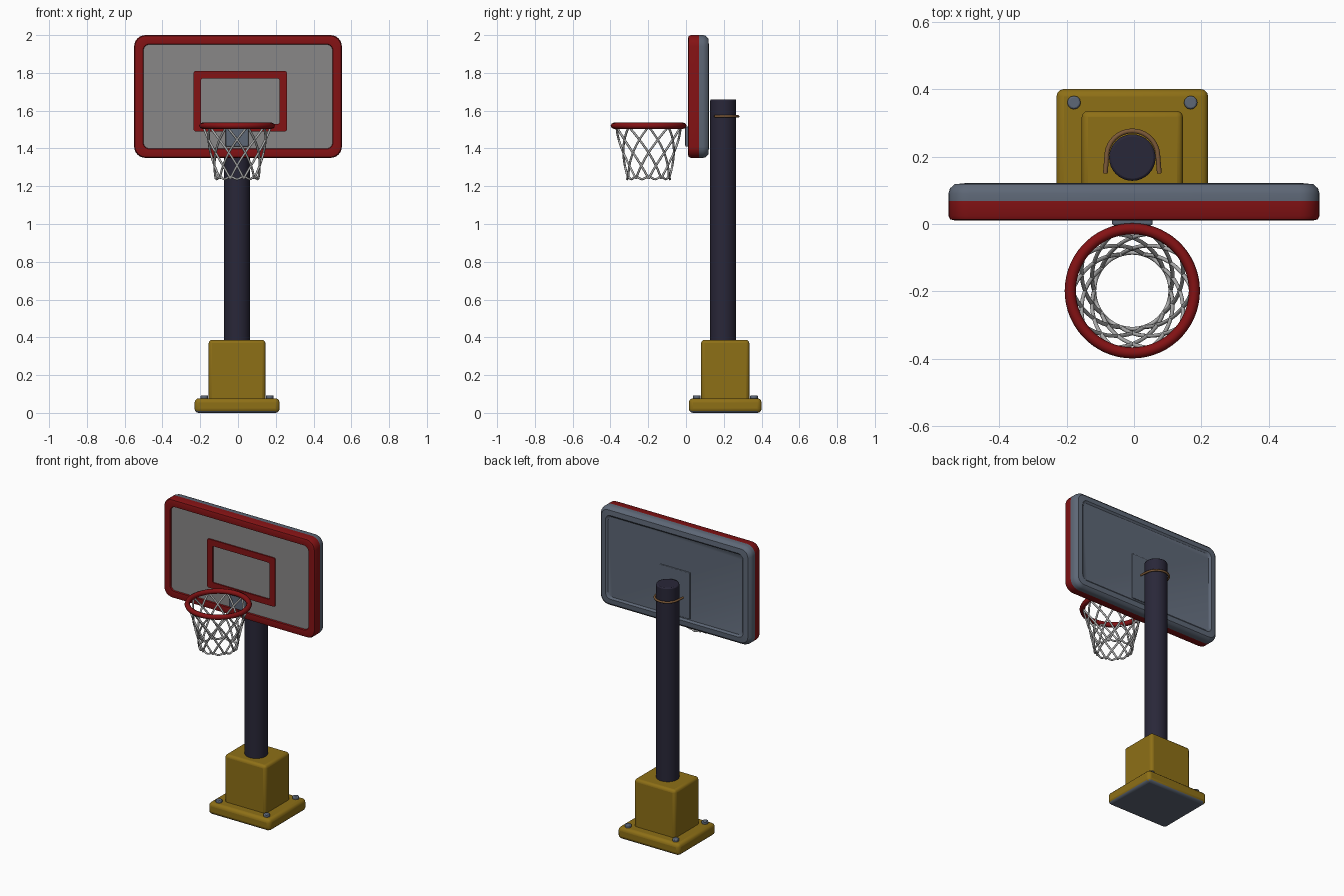
import bpy, bmesh
from math import sin, cos, pi, radians

if "Cube" in bpy.data.objects:
    bpy.data.objects.remove(bpy.data.objects["Cube"], do_unlink=True)


def material(name, rgb):
    m = bpy.data.materials.new(name)
    m.use_nodes = True
    m.diffuse_color = (*rgb, 1)
    bsdf = next(n for n in m.node_tree.nodes if n.type == "BSDF_PRINCIPLED")
    bsdf.inputs["Base Color"].default_value = (*rgb, 1)
    return m


RED = material("red", (0.23, 0.006, 0.007))
YELLOW = material("mustard yellow", (0.27, 0.16, 0.008))
NAVY = material("dark navy", (0.022, 0.02, 0.04))
STEEL = material("blue grey", (0.11, 0.135, 0.18))
PANEL = material("panel grey", (0.25, 0.245, 0.245))
CORD = material("cord white", (0.42, 0.42, 0.42))
TAN = material("tan wire", (0.2, 0.1, 0.04))


def finish(bm, name, mats, bevel=0, segments=3):
    """Turn a bmesh into a smooth-shaded object with optional rounded edges."""
    bmesh.ops.recalc_face_normals(bm, faces=bm.faces[:])
    me = bpy.data.meshes.new(name)
    bm.to_mesh(me)
    bm.free()
    ob = bpy.data.objects.new(name, me)
    bpy.context.collection.objects.link(ob)
    for m in mats:
        me.materials.append(m)
    if bevel:
        mod = ob.modifiers.new("rounded edges", "BEVEL")
        mod.width, mod.segments = bevel, segments
        mod.limit_method, mod.angle_limit = "ANGLE", radians(40)
    bpy.ops.object.select_all(action="DESELECT")
    ob.select_set(True)
    bpy.context.view_layer.objects.active = ob
    bpy.ops.object.shade_smooth_by_angle(angle=radians(35))
    return ob


def box(name, lo, hi, mats, bevel=0.02):
    bm = bmesh.new()
    bmesh.ops.create_cube(bm, size=1)
    for v in bm.verts:
        v.co = [lo[i] + (v.co[i] + 0.5) * (hi[i] - lo[i]) for i in range(3)]
    if len(mats) > 1:  # second colour on the underside
        bm.normal_update()
        for f in bm.faces:
            f.material_index = int(f.normal.z < -0.9)
    return finish(bm, name, mats, bevel)


def cylinder(name, x, y, z0, z1, r, mat, sides, bevel):
    bm = bmesh.new()
    bmesh.ops.create_cone(bm, cap_ends=True, segments=sides,
                          radius1=r, radius2=r, depth=z1 - z0)
    bmesh.ops.translate(bm, verts=bm.verts[:], vec=(x, y, (z0 + z1) / 2))
    return finish(bm, name, [mat], bevel, 2)


def loft(name, cx, cz, rings, mats, closed=False):
    """Bridge rounded rectangles (half width, half height, corner, y, material)."""
    bm = bmesh.new()
    loops = []
    for w, h, r, y, _ in rings:
        loop = []
        for k, (sx, sz) in enumerate([(1, 1), (-1, 1), (-1, -1), (1, -1)]):
            for s in range(7):
                a = (k + s / 6) * pi / 2
                loop.append(bm.verts.new((cx + sx * (w - r) + r * cos(a), y,
                                          cz + sz * (h - r) + r * sin(a))))
        loops.append(loop)
    n = len(loops[0])
    for i in range(len(loops) if closed else len(loops) - 1):
        a, b = loops[i], loops[(i + 1) % len(loops)]
        for j in range(n):
            f = bm.faces.new((a[j], a[(j + 1) % n], b[(j + 1) % n], b[j]))
            f.material_index = rings[i][4]
    if not closed:
        bm.faces.new(loops[0]).material_index = len(mats) - 1
        bm.faces.new(loops[-1]).material_index = rings[-1][4]
    return finish(bm, name, mats)


def tubes(name, paths, radius, mat, cyclic=False):
    cu = bpy.data.curves.new(name, "CURVE")
    cu.dimensions = "3D"
    cu.bevel_depth, cu.bevel_resolution = radius, 2
    cu.use_fill_caps = True
    for path in paths:
        sp = cu.splines.new("POLY")
        sp.points.add(len(path) - 1)
        for p, co in zip(sp.points, path):
            p.co = (*co, 1)
        sp.use_cyclic_u = cyclic
        sp.use_smooth = True
    cu.materials.append(mat)
    ob = bpy.data.objects.new(name, cu)
    bpy.context.collection.objects.link(ob)
    bpy.ops.object.select_all(action="DESELECT")
    ob.select_set(True)
    bpy.context.view_layer.objects.active = ob
    bpy.ops.object.convert(target="MESH")


CX = -0.005  # shared axis of the base, pole and hoop

# Base and bolts
box("base_plate", (-0.23, 0.015, 0), (0.22, 0.4, 0.077), [YELLOW, STEEL], 0.022)
box("base_block", (-0.155, 0.08, 0.05), (0.145, 0.335, 0.387), [YELLOW], 0.018)
for side, sx in (("right", -1), ("left", 1)):
    for end, y in (("front", 0.057), ("back", 0.36)):
        cylinder(f"bolt_{end}_{side}", CX + sx * 0.173, y, 0.06, 0.093,
                 0.02, STEEL, 12, 0.005)

# Pole and the wire tie around its back
cylinder("pole", CX, 0.197, 0.36, 1.66, 0.069, NAVY, 32, 0.007)
arc = [(CX + 0.076 * cos(a), 0.2 + 0.076 * sin(a), 1.57)
       for a in (pi * i / 20 for i in range(21))]
tubes("pole_tie", [[(CX + 0.08, 0.15, 1.57)] + arc + [(CX - 0.08, 0.15, 1.57)]],
      0.007, TAN)

# Backboard: front panel, red rim, grey back shell with a shallow recess
loft("backboard", 0, 1.675, [
    (0.5, 0.275, 0.03, 0.022, 0),
    (0.503, 0.278, 0.033, 0.013, 0),
    (0.53, 0.305, 0.045, 0.01, 0),
    (0.545, 0.32, 0.056, 0.014, 0),
    (0.55, 0.325, 0.06, 0.024, 0),
    (0.55, 0.325, 0.06, 0.068, 1),
    (0.55, 0.325, 0.06, 0.09, 1),
    (0.546, 0.321, 0.057, 0.105, 1),
    (0.532, 0.307, 0.047, 0.118, 1),
    (0.5, 0.275, 0.035, 0.121, 1),
    (0.488, 0.263, 0.03, 0.111, 1)], [RED, STEEL, PANEL])
loft("target_frame", 0.012, 1.65, [
    (0.247, 0.16, 0.012, 0.026, 0),
    (0.247, 0.16, 0.012, 0.014, 0),
    (0.207, 0.12, 0.008, 0.014, 0),
    (0.207, 0.12, 0.008, 0.026, 0)], [RED], closed=True)
box("back_bracket", (-0.11, 0.1, 1.42), (0.11, 0.117, 1.725), [STEEL], 0.004)
box("hoop_bracket", (-0.065, -0.004, 1.41), (0.055, 0.03, 1.515), [STEEL], 0.006)

# Hoop
HY = -0.198


def circle(r, z, wave=0):
    return [(CX + r * cos(a), HY + r * sin(a), z + wave * cos(10 * a))
            for a in (2 * pi * i / 60 for i in range(60))]


tubes("hoop", [circle(0.184, 1.52)], 0.0165, RED, True)


# Net: two families of crossing cords narrowing towards a bottom loop
def cord(start, twist):
    path = []
    for i in range(17):
        t = i / 16
        a = start + twist * t
        r = 0.178 - 0.085 * t + 0.02 * t * t
        path.append((CX + r * cos(a), HY + r * sin(a), 1.515 - 0.275 * t))
    return path


CORDS = 10
tubes("net_cords", [cord(2 * pi * i / CORDS, d * radians(72))
                    for i in range(CORDS) for d in (-1, 1)], 0.006, CORD)
tubes("net_bottom_loop", [circle(0.113, 1.244, 0.007)], 0.006, CORD, True)
